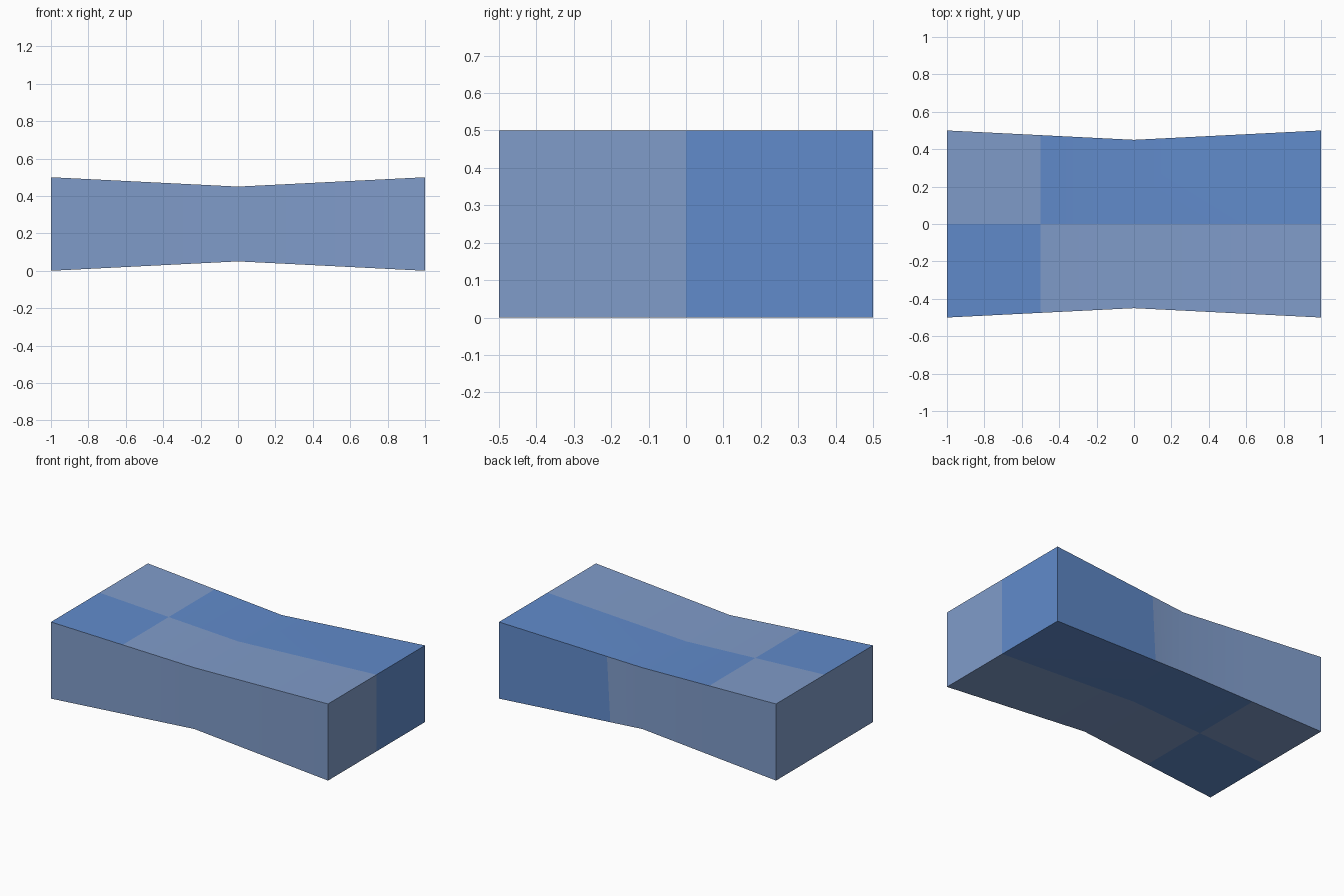
import bpy
import bmesh
import math
from mathutils import Matrix

old = bpy.data.objects.get("Cube")
if old:
    bpy.data.objects.remove(old, do_unlink=True)


def linear(c):
    c /= 255
    return c / 12.92 if c <= 0.04045 else ((c + 0.055) / 1.055) ** 2.4


def make_material(name, rgb):
    mat = bpy.data.materials.new(name)
    mat.use_nodes = True
    colour = [linear(c) for c in rgb] + [1.0]
    mat.diffuse_color = colour
    bsdf = next(n for n in mat.node_tree.nodes if n.type == "BSDF_PRINCIPLED")
    bsdf.inputs["Base Color"].default_value = colour
    bsdf.inputs["Roughness"].default_value = 0.8
    return mat


def cut(bm, point, normal, keep):
    """Cut only the faces chosen by the keep rule along a plane."""
    faces = [f for f in bm.faces if keep(f)]
    edges = {e for f in faces for e in f.edges}
    verts = {v for f in faces for v in f.verts}
    bmesh.ops.bisect_plane(bm, geom=faces + list(edges) + list(verts),
                           dist=1e-5, plane_co=point, plane_no=normal)
    bm.normal_update()


def is_flat(f):
    return abs(f.normal.z) > 0.9


def is_back(f):
    return f.normal.y > 0.9


# Block with a pinched waist at x = 0
bm = bmesh.new()
bmesh.ops.create_cube(bm, size=1, matrix=Matrix.Diagonal((2, 1, 0.5, 1)))
cut(bm, (0, 0, 0), (1, 0, 0), lambda f: True)
for v in bm.verts:
    inset = 0.05 * (1 - abs(v.co.x))
    v.co.y -= math.copysign(inset, v.co.y)
    v.co.z -= math.copysign(inset, v.co.z)
    v.co.z += 0.25
bm.normal_update()

# Colour borders: checker on top and base, split end, split back
cut(bm, (0, 0, 0), (0, 1, 0), lambda f: is_flat(f) or f.normal.x > 0.9)
cut(bm, (-0.5, 0, 0), (1, 0, 0), is_flat)
cut(bm, (0.235, 0, 0.25), (1, 0, -0.055), is_back)

# Material 0 is the pale colour, 1 the strong colour
for f in bm.faces:
    c = f.calc_center_median()
    if is_flat(f):
        strong = (c.x > -0.5) == (c.y > 0)
    elif is_back(f):
        strong = c.x > 0.235
    else:
        strong = f.normal.x > 0.9 and c.y > 0
    f.material_index = int(strong)

mesh = bpy.data.meshes.new("pinched_block")
bm.to_mesh(mesh)
bm.free()
mesh.materials.append(make_material("pale_grey_blue", (128, 156, 202)))
mesh.materials.append(make_material("strong_blue", (97, 139, 203)))

block = bpy.data.objects.new("pinched_block", mesh)
bpy.context.collection.objects.link(block)
bpy.ops.object.select_all(action="DESELECT")
block.select_set(True)
bpy.context.view_layer.objects.active = block
bpy.ops.object.shade_smooth_by_angle(angle=math.radians(30))
